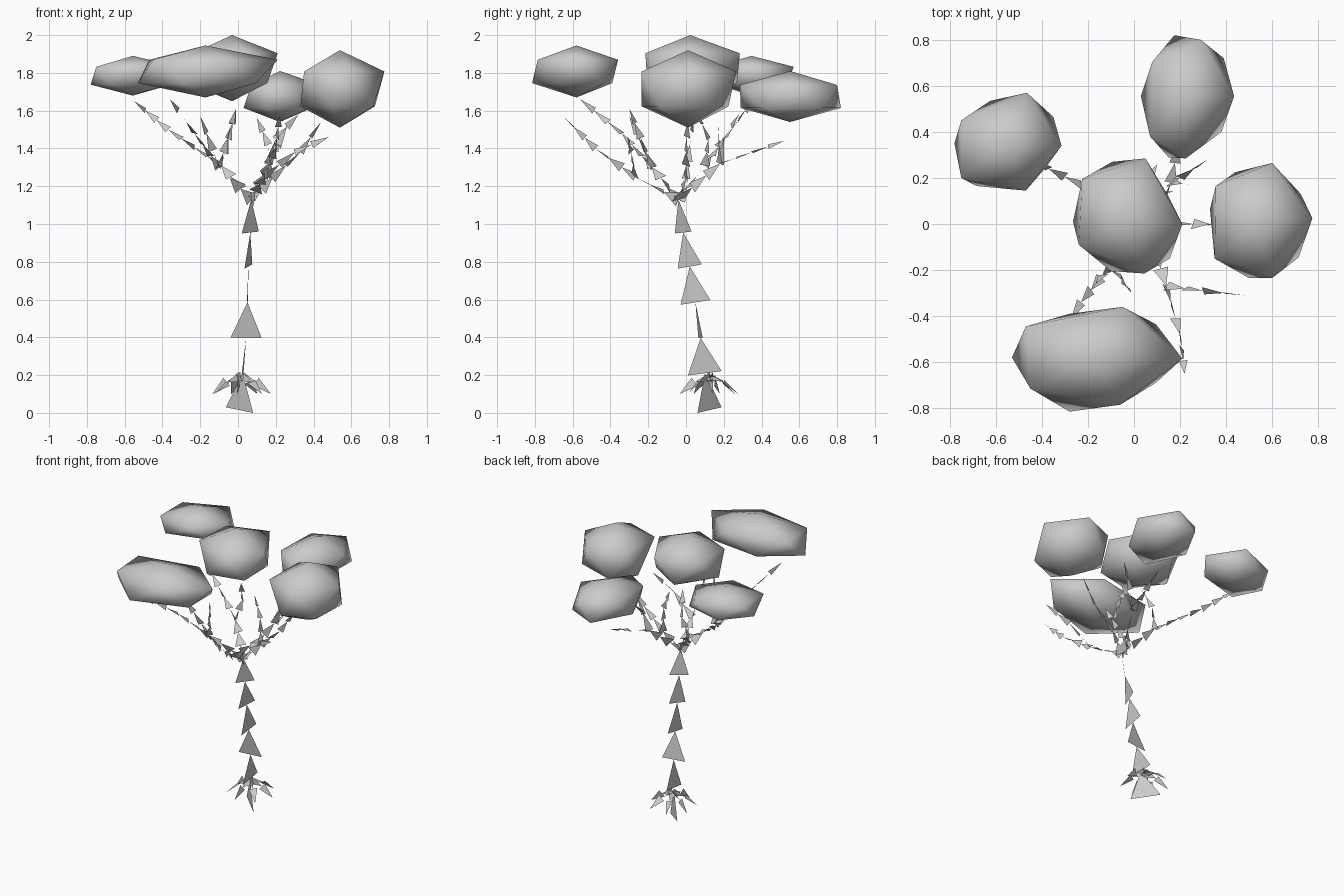
import bpy, bmesh, math, random
from mathutils import Vector, Matrix

if "Cube" in bpy.data.objects:
    bpy.data.objects.remove(bpy.data.objects["Cube"])

random.seed(4)


def finish(bm, name, smooth=False):
    me = bpy.data.meshes.new(name)
    bm.to_mesh(me)
    bm.free()
    for p in me.polygons:
        p.use_smooth = smooth
    ob = bpy.data.objects.new(name, me)
    bpy.context.collection.objects.link(ob)
    return ob


def shard(bm, a, b, width, side):
    """One flat triangle: base centred on a, point at b."""
    a, b = Vector(a), Vector(b)
    axis = (b - a).normalized()
    side = (side - axis * side.dot(axis)).normalized() * width / 2
    bm.faces.new([bm.verts.new(v) for v in (a - side, a + side, b)])


def limb(bm, path, w0, w1, step=0.095):
    """Chain of tapering shards along a path, each with its own roll."""
    pts = [Vector(path[0])]
    for p, q in zip(path, path[1:]):
        p, q = Vector(p), Vector(q)
        n = max(1, round((q - p).length / step))
        pts += [p.lerp(q, i / n) for i in range(1, n + 1)]
    n = len(pts) - 1
    for i in range(n):
        d = (pts[i + 1] - pts[i]).normalized()
        side = Matrix.Rotation(random.uniform(0, math.pi), 3, d) @ d.orthogonal()
        shard(bm, pts[i], pts[i + 1], w0 + (w1 - w0) * i / n, side)


# Trunk: stacked flat shards (base centre, width, heading in degrees)
trunk = [((.008, .125, .02), .195, -42), ((.025, .10, .21), .18, 93),
         ((.043, .077, .397), .167, 8), ((.05, .05, .585), .16, 88),
         ((.055, .02, .775), .136, 73), ((.065, -.015, .955), .127, 45)]
fork = (.07, -.04, 1.13)
bm = bmesh.new()
tops = [t[0] for t in trunk[1:]] + [fork]
for (base, w, ang), top in zip(trunk, tops):
    a = math.radians(ang)
    shard(bm, base, top, w, Vector((math.cos(a), math.sin(a), 0)))
low = min(v.co.z for v in bm.verts)
for v in bm.verts:
    if v.co.z < 0.1:
        v.co.z -= low
finish(bm, "trunk")

# Roots: short drooping limbs around the trunk foot
bm = bmesh.new()
for i in range(7):
    a = math.tau * i / 7 + 0.1
    c, s = math.cos(a), math.sin(a)
    limb(bm, [(.015, .125, .19), (.015 + .08 * c, .125 + .08 * s, .165),
              (.015 + .16 * c, .125 + .16 * s, .10)], .06, .05)
finish(bm, "roots")

# Branches: limbs fanning out from the fork
left_back = (-.09, .10, 1.31)
left_front = (-.10, -.18, 1.30)
right_front = (.14, -.27, 1.25)
right_mid = (.18, 0, 1.24)
right_back = (.16, .18, 1.32)
bm = bmesh.new()
for node in (left_back, left_front, right_front, right_mid, right_back):
    limb(bm, [fork, node], .08, .06)
for path in ([left_back, (-.37, .24, 1.5), (-.55, .35, 1.65)],
             [left_back, (-.05, .12, 1.45), (-.01, .05, 1.61)],
             [left_front, (-.23, -.34, 1.48), (-.36, -.56, 1.66)],
             [left_front, (-.20, -.30, 1.57)],
             [left_front, (-.01, -.30, 1.61)],
             [right_front, (.30, -.29, 1.38), (.48, -.31, 1.46)],
             [right_front, (.20, -.48, 1.40), (.22, -.65, 1.57)],
             [right_mid, (.33, 0, 1.38), (.44, .01, 1.54)],
             [right_mid, (.16, .02, 1.42), (.10, .04, 1.56)],
             [right_back, (.23, .52, 1.44)],
             [right_back, (.20, .20, 1.45), (.32, .28, 1.58)],
             [right_back, (.26, .17, 1.52)]):
    limb(bm, path, .055, .035)
finish(bm, "branches")


def leaf_clump(name, outline, z0, z1):
    """Twenty-faced blob; the outline alternates upper and lower rim points."""
    bm = bmesh.new()
    mid, h = (z0 + z1) / 2, (z1 - z0) / 2
    rim = [bm.verts.new((x, y, mid + h * (.45 if i % 2 == 0 else -.45)))
           for i, (x, y) in enumerate(outline)]
    cx = sum(p[0] for p in outline) / 10
    cy = sum(p[1] for p in outline) / 10
    top, bottom = bm.verts.new((cx, cy, z1)), bm.verts.new((cx, cy, z0))
    for i in range(10):
        a, b, c = rim[i], rim[(i + 1) % 10], rim[(i + 2) % 10]
        bm.faces.new((a, b, c))
        bm.faces.new((a, c, top if i % 2 == 0 else bottom))
    bmesh.ops.recalc_face_normals(bm, faces=bm.faces)
    finish(bm, name, smooth=True)


# Foliage clumps, rim traced counter-clockwise from +x
leaf_clump("foliage_left", [(-.315, .34), (-.35, .465), (-.465, .57), (-.625, .535), (-.75, .45),
           (-.78, .35), (-.75, .2), (-.685, .165), (-.47, .145), (-.38, .25)], 1.68, 1.89)
leaf_clump("foliage_back", [(.435, .555), (.39, .72), (.29, .80), (.175, .82), (.08, .705),
           (.03, .555), (.07, .38), (.15, .29), (.225, .285), (.38, .40)], 1.54, 1.81)
leaf_clump("foliage_centre", [(.21, 0), (.15, .12), (.05, .285), (-.095, .27), (-.225, .195),
           (-.265, .01), (-.24, -.09), (-.10, -.205), (.045, -.215), (.155, -.15)], 1.65, 2.0)
leaf_clump("foliage_right", [(.775, .025), (.725, .13), (.60, .265), (.44, .225), (.355, .165),
           (.33, .065), (.35, -.15), (.50, -.235), (.60, -.235), (.715, -.145)], 1.51, 1.92)
leaf_clump("foliage_front", [(.21, -.585), (.095, -.435), (-.05, -.36), (-.28, -.39), (-.47, -.445),
           (-.53, -.58), (-.45, -.715), (-.28, -.815), (-.06, -.785), (.095, -.69)], 1.67, 1.945)
